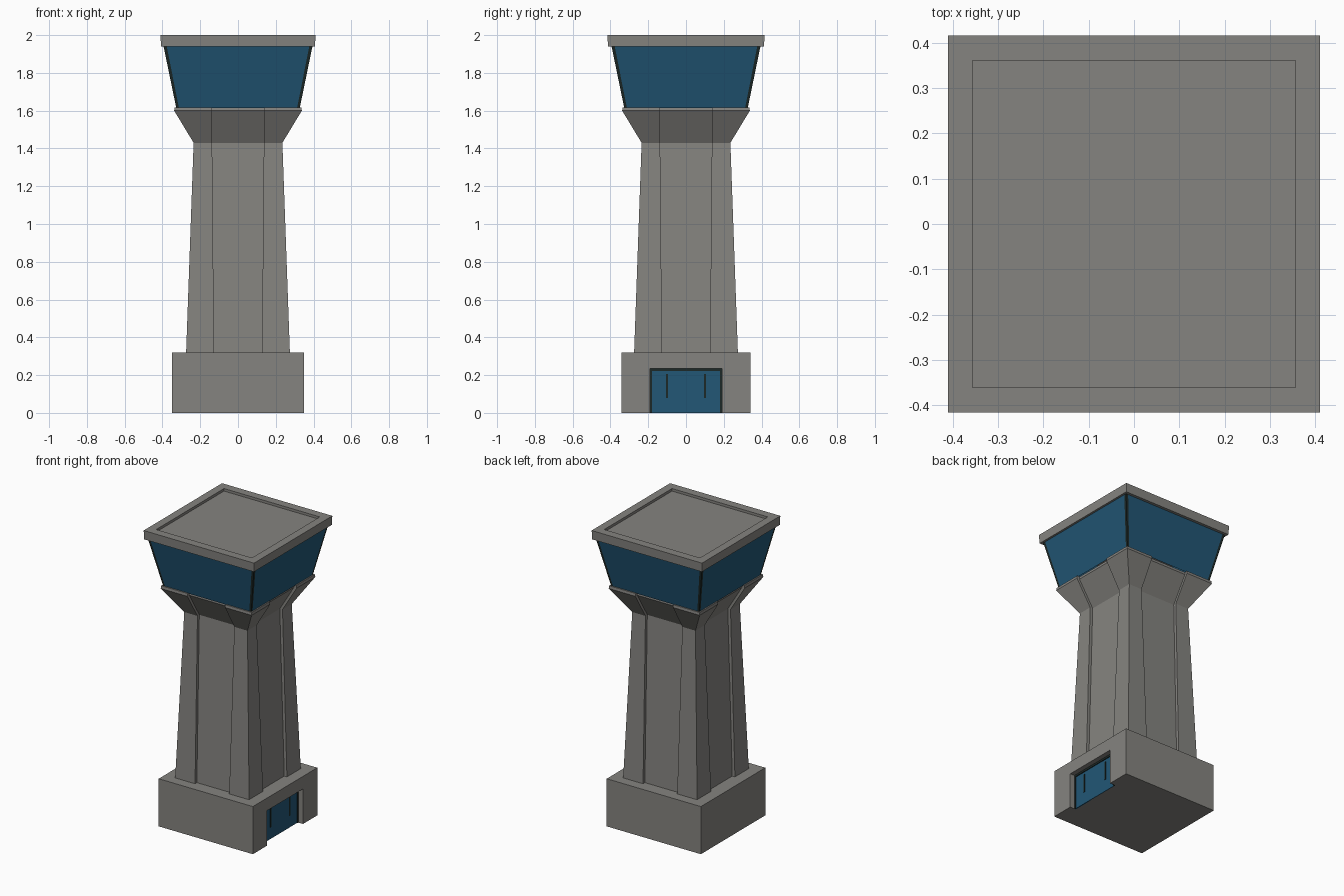
import bpy, bmesh
from mathutils import Vector, Matrix
from math import pi

if "Cube" in bpy.data.objects:
    bpy.data.objects.remove(bpy.data.objects["Cube"])


def material(name, rgb):
    m = bpy.data.materials.new(name)
    m.diffuse_color = (*rgb, 1)
    m.use_nodes = True
    m.node_tree.nodes["Principled BSDF"].inputs["Base Color"].default_value = m.diffuse_color
    return m


CONCRETE = material("concrete grey", (0.235, 0.23, 0.215))
GLASS = material("window blue", (0.016, 0.095, 0.18))
FRAME = material("dark frame", (0.012, 0.022, 0.02))


def finish(name, bm, mats):
    bmesh.ops.recalc_face_normals(bm, faces=bm.faces[:])
    me = bpy.data.meshes.new(name)
    bm.to_mesh(me)
    bm.free()
    for m in mats:
        me.materials.append(m)
    ob = bpy.data.objects.new(name, me)
    bpy.context.collection.objects.link(ob)
    return ob


def box(name, lo, hi, mat):
    bm = bmesh.new()
    bmesh.ops.create_cube(bm, size=1)
    lo, hi = Vector(lo), Vector(hi)
    for v in bm.verts:
        v.co = Vector([(lo[i] + hi[i]) / 2 + v.co[i] * (hi[i] - lo[i]) for i in range(3)])
    return finish(name, bm, [mat])


def loft(name, rings, mat):
    """Skin a list of closed rings of points, capped at both ends."""
    bm = bmesh.new()
    rows = [[bm.verts.new(p) for p in r] for r in rings]
    n = len(rows[0])
    for a, b in zip(rows, rows[1:]):
        for i in range(n):
            j = (i + 1) % n
            bm.faces.new((a[i], a[j], b[j], b[i]))
    bm.faces.new(rows[0][::-1])
    bm.faces.new(rows[-1])
    return finish(name, bm, [mat])


def square(hx, hy, z):
    return [(-hx, -hy, z), (hx, -hy, z), (hx, hy, z), (-hx, hy, z)]


# Base block with the doorway cut into the right side
base = box("base", (-0.35, -0.342, 0), (0.35, 0.342, 0.32), CONCRETE)
cutter = box("doorway_cutter", (0.308, -0.19, -0.1), (0.5, 0.19, 0.235), CONCRETE)
cutter.hide_render = True
mod = base.modifiers.new("doorway", 'BOOLEAN')
mod.operation = 'DIFFERENCE'
mod.solver = 'EXACT'
mod.object = cutter
bpy.context.view_layer.objects.active = base
bpy.ops.object.modifier_apply(modifier=mod.name)
bpy.data.objects.remove(cutter)

# Door glass with dark frame and mullions
box("door_glass", (0.305, -0.19, 0.0), (0.312, 0.19, 0.235), GLASS)
box("door_frame_top", (0.308, -0.19, 0.222), (0.317, 0.19, 0.235), FRAME)
for side in (-1, 1):
    y0, y1 = sorted((side * 0.19, side * 0.18))
    box("door_frame_side", (0.308, y0, 0), (0.317, y1, 0.224), FRAME)
    box("door_handle", (0.308, side * 0.1 - 0.006, 0.08), (0.315, side * 0.1 + 0.006, 0.205), FRAME)


# Shaft: tapered square with a shallow recessed strip on each side, flaring at the top
def shaft_ring(h, w, z, d=0.02):
    side = [(-h, -h), (-w, -h), (-w, -h + d), (w, -h + d), (w, -h)]
    return [Matrix.Rotation(k * pi / 2, 3, 'Z') @ Vector((x, y, z))
            for k in range(4) for x, y in side]


loft("shaft", [shaft_ring(0.275, 0.127, 0.31), shaft_ring(0.235, 0.137, 1.43),
               shaft_ring(0.338, 0.14, 1.60), shaft_ring(0.336, 0.14, 1.618)], CONCRETE)

# Cab: outward leaning windows, dark strips along the corners
cab = bmesh.new()
z0, z1, h0, h1, strip = 1.615, 1.945, 0.327, 0.395, 0.014
for k in range(4):
    rot = Matrix.Rotation(k * pi / 2, 3, 'Z')
    cols = [-1, -1 + strip / h0] + [-1 + 2 * i / 7 for i in range(1, 7)] + [1 - strip / h0, 1]
    grid = []
    for r in range(5):
        h = h0 + (h1 - h0) * r / 4
        z = z0 + (z1 - z0) * r / 4
        grid.append([cab.verts.new(rot @ Vector((c * h, -h, z))) for c in cols])
    for a, b in zip(grid, grid[1:]):
        for i in range(len(cols) - 1):
            f = cab.faces.new((a[i], a[i + 1], b[i + 1], b[i]))
            f.material_index = 1 if i in (0, len(cols) - 2) else 0
bmesh.ops.remove_doubles(cab, verts=cab.verts[:], dist=1e-4)
finish("cab_windows", cab, [GLASS, FRAME])

# Roof slab with a raised rim around a shallow sunken deck
loft("roof", [square(0.408, 0.413, 1.94), square(0.41, 0.416, 2.0),
              square(0.356, 0.36, 2.0), square(0.356, 0.36, 1.983)], CONCRETE)
